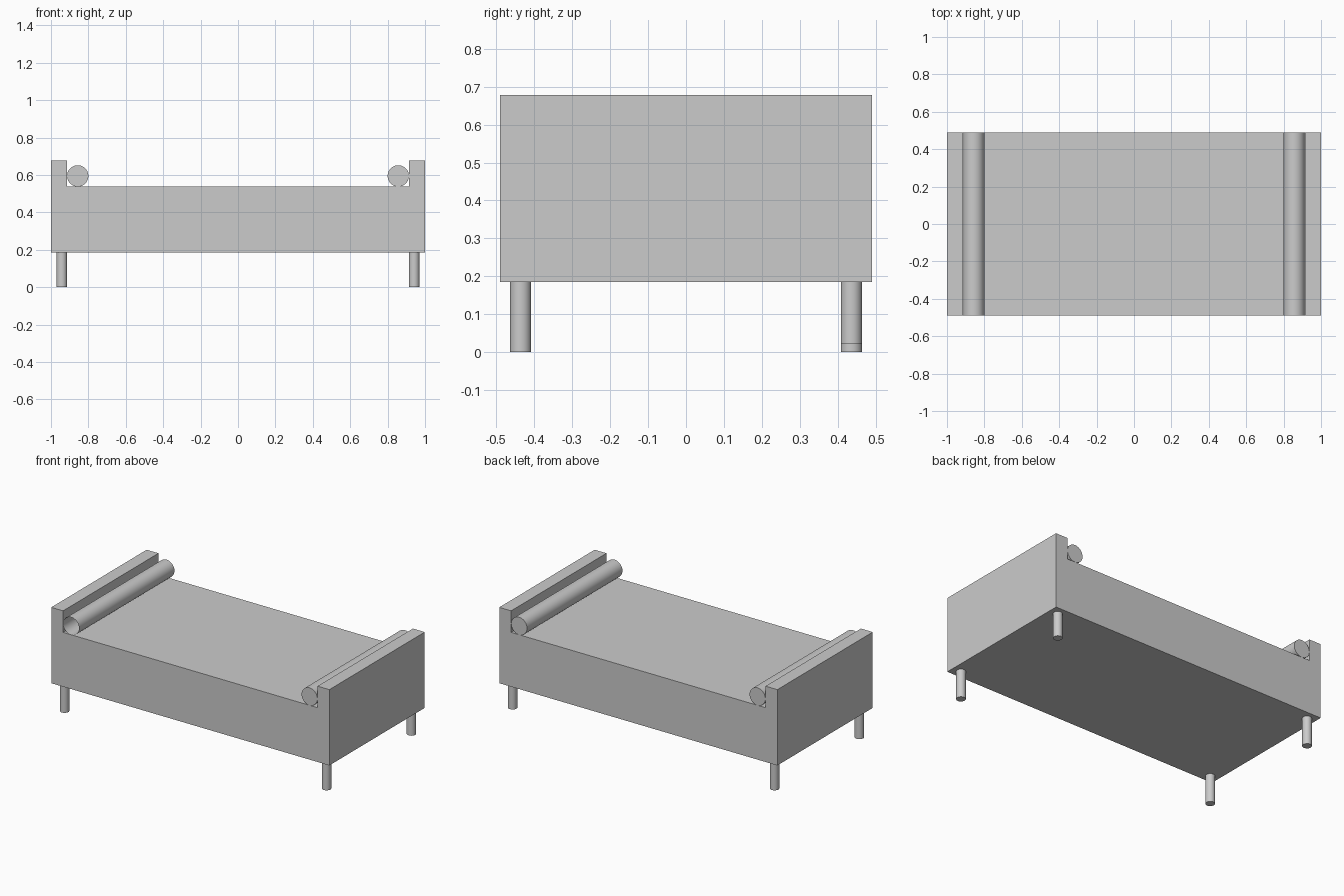
import bpy, bmesh, math
from mathutils import Matrix

cube = bpy.data.objects.get("Cube")
if cube:
    bpy.data.objects.remove(cube, do_unlink=True)

HALF_DEPTH = 0.49
BASE, SEAT, TOP = 0.185, 0.538, 0.678
ARM_INNER = 0.915

# Single upholstery colour
grey = bpy.data.materials.new("plain grey")
grey.use_nodes = True
colour = (0.6, 0.6, 0.6, 1)
grey.diffuse_color = colour
grey.node_tree.nodes["Principled BSDF"].inputs["Base Color"].default_value = colour


def finish(name, bm, smooth=False):
    mesh = bpy.data.meshes.new(name)
    bm.to_mesh(mesh)
    bm.free()
    mesh.materials.append(grey)
    obj = bpy.data.objects.new(name, mesh)
    bpy.context.collection.objects.link(obj)
    if smooth:
        bpy.ops.object.select_all(action='DESELECT')
        obj.select_set(True)
        bpy.context.view_layer.objects.active = obj
        bpy.ops.object.shade_smooth_by_angle(angle=math.radians(40))
    return obj


def cylinder(name, radius, length, matrix, open_front=False):
    bm = bmesh.new()
    bmesh.ops.create_cone(bm, cap_ends=True, segments=40, radius1=radius,
                          radius2=radius, depth=length, matrix=matrix)
    if open_front:
        caps = [f for f in bm.faces if f.normal.y < -0.9 and len(f.verts) > 4]
        bmesh.ops.delete(bm, geom=caps, context='FACES_ONLY')
    return finish(name, bm, smooth=True)


# Body: seat and both low arms as one extruded profile
half = [(ARM_INNER, SEAT), (ARM_INNER, TOP), (1, TOP), (1, BASE)]
profile = half + [(-x, z) for x, z in reversed(half)]
bm = bmesh.new()
face = bm.faces.new([bm.verts.new((x, -HALF_DEPTH, z)) for x, z in profile])
extruded = bmesh.ops.extrude_face_region(bm, geom=[face])
for v in extruded["geom"]:
    if isinstance(v, bmesh.types.BMVert):
        v.co.y = HALF_DEPTH
bmesh.ops.recalc_face_normals(bm, faces=bm.faces)
finish("daybed_body", bm)

# Bolsters and legs on each side
R = 0.057
for side, sx in (("left", 1), ("right", -1)):
    place = Matrix.Translation((sx * (ARM_INNER - R - 0.001), 0, SEAT + R))
    cylinder(side + "_bolster", R, 2 * HALF_DEPTH,
             place @ Matrix.Rotation(math.pi / 2, 4, 'X'), open_front=sx < 0)
    for end, sy in (("front", -1), ("back", 1)):
        # the back left leg stops slightly above the floor
        foot = 0.022 if (sx, sy) == (1, 1) else 0
        cylinder(f"{end}_{side}_leg", 0.028, BASE - foot,
                 Matrix.Translation((sx * 0.942, sy * 0.436, (BASE + foot) / 2)))
